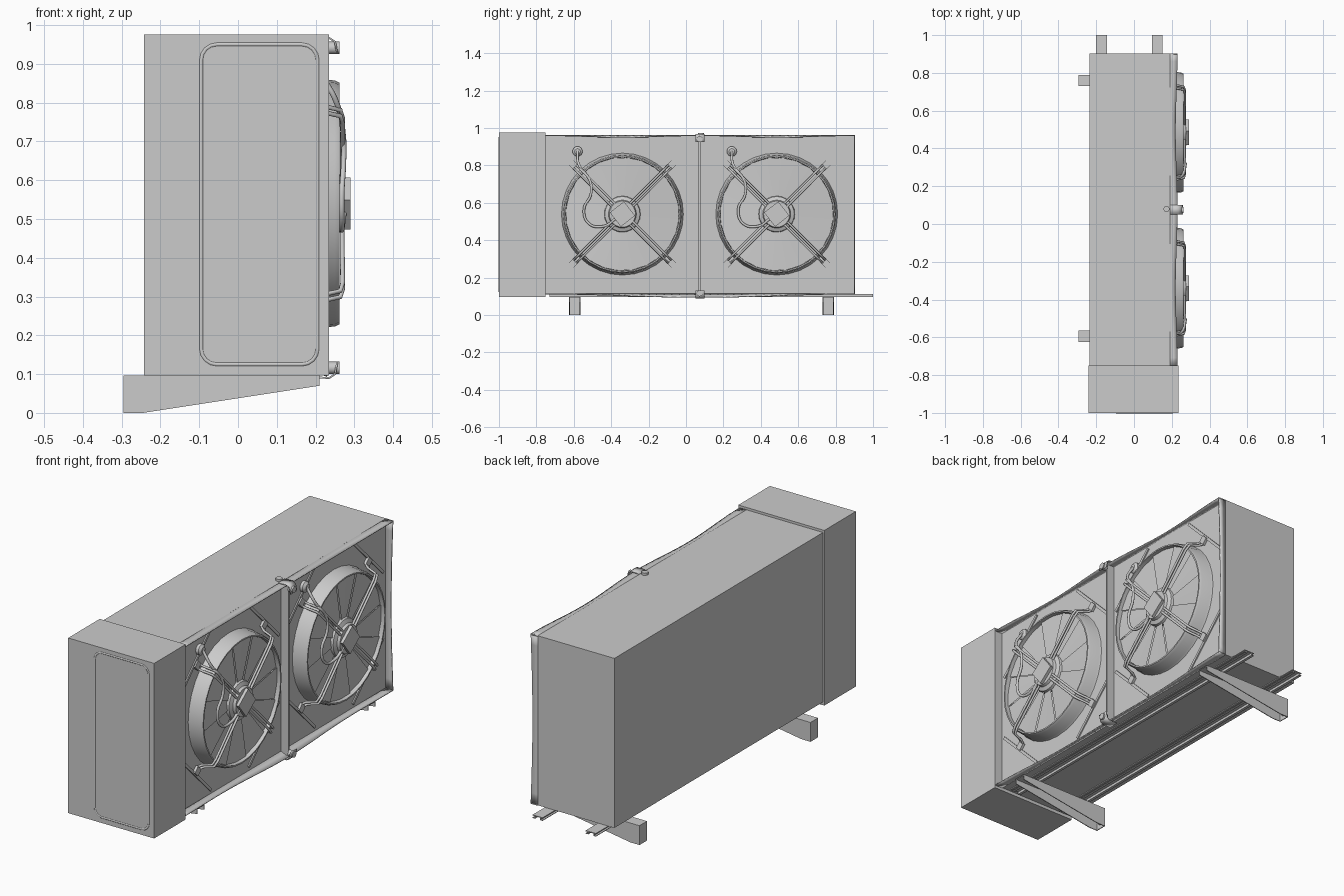
import bpy, math
from mathutils import Vector

if "Cube" in bpy.data.objects:
    bpy.data.objects.remove(bpy.data.objects["Cube"])


def mesh(name, verts, faces, smooth=False, thick=0.0):
    me = bpy.data.meshes.new(name)
    me.from_pydata(verts, [], faces)
    me.update()
    ob = bpy.data.objects.new(name, me)
    bpy.context.collection.objects.link(ob)
    bpy.context.view_layer.objects.active = ob
    for o in bpy.context.selected_objects:
        o.select_set(False)
    ob.select_set(True)
    bpy.ops.object.mode_set(mode='EDIT')
    bpy.ops.mesh.select_all(action='SELECT')
    bpy.ops.mesh.normals_make_consistent(inside=False)
    bpy.ops.object.mode_set(mode='OBJECT')
    if smooth:
        bpy.ops.object.shade_smooth_by_angle(angle=math.radians(35))
    if thick:
        m = ob.modifiers.new("thickness", 'SOLIDIFY')
        m.thickness = thick
        m.offset = 0
    return ob


def box(name, x0, x1, y0, y1, z0, z1, rot=0.0):
    # rot turns the box about its own x axis
    c = Vector(((x0 + x1) / 2, (y0 + y1) / 2, (z0 + z1) / 2))
    v = [(x - c.x, y - c.y, z - c.z) for x in (x0, x1) for y in (y0, y1) for z in (z0, z1)]
    ob = mesh(name, v, [(0, 1, 3, 2), (4, 6, 7, 5), (0, 4, 5, 1), (2, 3, 7, 6), (0, 2, 6, 4), (1, 5, 7, 3)])
    ob.location = c
    ob.rotation_euler.x = rot
    return ob


def lathe(name, profile, cy, cz, n=32):
    # profile of (x, radius) turned about an axis parallel to x
    v, f = [], []
    for i in range(n):
        a = 2 * math.pi * i / n
        v += [(x, cy + r * math.cos(a), cz + r * math.sin(a)) for x, r in profile]
    m = len(profile)
    for i in range(n):
        for j in range(m - 1):
            a, b = i * m + j, ((i + 1) % n) * m + j
            f.append((a, b, b + 1, a + 1))
    if profile[-1][1] < 0.2:
        f.append([i * m + m - 1 for i in range(n)])
    return mesh(name, v, f, smooth=True)


def tube(name, pts, r, cyclic=False, smooth_path=False):
    cu = bpy.data.curves.new(name, 'CURVE')
    cu.dimensions = '3D'
    cu.bevel_depth = r
    cu.bevel_resolution = 2
    cu.use_fill_caps = True
    s = cu.splines.new('BEZIER')
    s.bezier_points.add(len(pts) - 1)
    for p, co in zip(s.bezier_points, pts):
        p.co = co
        p.handle_left_type = p.handle_right_type = 'AUTO' if smooth_path else 'VECTOR'
    s.use_cyclic_u = cyclic
    s.resolution_u = 6 if smooth_path else 1
    ob = bpy.data.objects.new(name, cu)
    bpy.context.collection.objects.link(ob)
    return ob


def strip(name, inner, outer):
    n = len(inner)
    return mesh(name, inner + outer, [(i, i + 1, n + i + 1, n + i) for i in range(n - 1)], True, 0.005)


Y0, YM, Y1 = -0.75, 0.075, 0.903
ZB, ZT, PX, LX = 0.113, 0.963, 0.19, 0.23

# Housing and connection box
box("coil_housing", -0.235, PX, Y0, Y1, ZB, ZT)
box("end_box", -0.242, 0.235, -1.0, Y0, 0.097, 0.975)

# Raised rounded frame on the end box
pts = []
for cx, cz, a0 in ((0.165, 0.91, 0), (-0.055, 0.91, 90), (-0.055, 0.165, 180), (0.165, 0.165, 270)):
    for k in range(5):
        a = math.radians(a0 + k * 22.5)
        pts.append((cx + 0.04 * math.cos(a), -0.996, cz + 0.04 * math.sin(a)))
tube("end_panel_bead", pts, 0.006, cyclic=True)


# Slightly wavy sheet-metal lips around the fan panel
def scallop(y):
    t = (y - Y0) / (YM - Y0) if y < YM else (y - YM) / (Y1 - YM)
    return math.sin(math.pi * t) ** 2


ys = [Y0 + (Y1 - Y0) * i / 40 for i in range(41)]
strip("top_lip", [(PX, y, ZT - 0.002) for y in ys],
      [(LX - 0.01 * scallop(y), y, ZT - 0.003 - 0.009 * scallop(y)) for y in ys])
strip("bottom_lip", [(PX, y, ZB) for y in ys],
      [(LX - 0.01 * scallop(y), y, ZB - 0.018 * math.sin(math.pi * (y - Y0) / (Y1 - Y0)) ** 2) for y in ys])
zs = [ZB + (ZT - ZB) * i / 16 for i in range(17)]
strip("side_lip", [(PX, Y1 - 0.003, z) for z in zs],
      [(LX - 0.01 * math.sin(math.pi * (z - ZB) / (ZT - ZB)), Y1 - 0.003, z) for z in zs])
box("center_rib", PX, 0.232, YM - 0.007, YM + 0.003, ZB - 0.01, ZT - 0.004)

# Clips and bolts at both ends of the rib
for name, z, s in (("top", 0.965, -1), ("bottom", 0.092, 1)):
    prof = [(0.19, 0), (0.235, -0.002), (0.25, 0.008), (0.256, 0.04)]
    strip(name + "_clip", [(x, YM - 0.025, z + s * d) for x, d in prof],
          [(x, YM + 0.025, z + s * d) for x, d in prof])
    lathe(name + "_clip_bolt", [(0.235, 0.016), (0.262, 0.016)], YM - 0.002, z + s * 0.024, 12)
bolt = lathe("top_plug", [(-0.006, 0.016), (0.006, 0.016)], 0, 0, 12)
bolt.rotation_euler.y = -math.pi / 2
bolt.location = (0.172, 0.08, 0.968)

# Two identical fans
CZ = 0.54
for tag, cy in (("front", -0.34), ("rear", 0.485)):
    lathe(tag + "_fan_ring", [(PX, 0.326), (0.2, 0.322), (0.25, 0.317), (0.262, 0.311),
                              (0.262, 0.304), (0.225, 0.302)], cy, CZ, 32)
    # Twelve slightly pitched blades
    v, f = [], []
    for i in range(12):
        k = len(v)
        for j, x in ((0, 0.24), (1, 0.243), (2, 0.246)):
            a = math.radians((i + j / 2) * 30 + 10)
            for r in (0.07, 0.303):
                v.append((x, cy + r * math.cos(a), CZ + r * math.sin(a)))
        f += [(k, k + 1, k + 3, k + 2), (k + 2, k + 3, k + 5, k + 4)]
    mesh(tag + "_fan_blades", v, f)
    lathe(tag + "_fan_hub", [(0.23, 0.1), (0.254, 0.094), (0.262, 0.075), (0.275, 0.07)], cy, CZ, 24)
    box(tag + "_motor_box", 0.262, 0.29, cy - 0.048, cy + 0.048, CZ - 0.048, CZ + 0.048, math.radians(38))

    # Paired support rods bent over the ring, with feet, and corner ribs
    for q in range(4):
        a = math.radians(45 + 90 * q)
        d = Vector((0, math.cos(a), math.sin(a)))
        n = Vector((0, -d.z, d.y))
        c = Vector((0, cy, CZ))
        for s in (-0.011, 0.011):
            path = [(0.268, 0.05), (0.27, 0.3), (0.264, 0.33), (0.215, 0.345), (0.196, 0.36), (0.195, 0.38)]
            tube(tag + "_fan_rod", [c + d * r + n * s + Vector((x, 0, 0)) for x, r in path], 0.006)
        p = c + d * 0.375
        box(tag + "_rod_foot", PX, 0.203, p.y - 0.018, p.y + 0.018, p.z - 0.018, p.z + 0.018, a)
        oy = cy + (0.27 if d.y > 0 else -0.27)
        oz = CZ + (0.285 if d.z > 0 else -0.285)
        box(tag + "_corner_rib", PX - 0.002, 0.196, oy - 0.007, oy + 0.007, oz - 0.17, oz + 0.17, a)

    # Power cable and gland
    lathe(tag + "_cable_gland", [(PX, 0.027), (0.205, 0.027), (0.215, 0.015)], cy - 0.24, CZ + 0.335, 16)
    route = [(0.21, -0.24, 0.335), (0.25, -0.235, 0.27), (0.272, -0.17, 0.17), (0.272, -0.17, 0.1),
             (0.268, -0.205, 0.03), (0.268, -0.18, -0.05), (0.268, -0.1, -0.065), (0.274, -0.03, -0.02)]
    tube(tag + "_cable", [(x, cy + y, CZ + z) for x, y, z in route], 0.007, smooth_path=True)

# Channel rails under the housing
for x in (-0.172, 0.123):
    box("rail_web", x - 0.028, x + 0.028, -0.73, 1.0, 0.109, 0.113)
    for s in (-1, 1):
        box("rail_wall", x + s * 0.016 - 0.002, x + s * 0.016 + 0.002, -0.73, 1.0, 0.097, 0.111)
        box("rail_flange", x + s * 0.021 - 0.007, x + s * 0.021 + 0.007, -0.73, 1.0, 0.097, 0.1)

# Wedge-shaped support arms, open underneath
side = [(-0.295, 0), (-0.245, 0), (0.21, 0.07), (0.21, 0.097), (-0.295, 0.097)]
for y in (-0.595, 0.76):
    for s in (-1, 1):
        yy = [y + s * 0.03, y + s * 0.026]
        v = [(x, b, z) for b in yy for x, z in side]
        f = [tuple(range(5)), tuple(range(5, 10))] + [(i, (i + 1) % 5, 5 + (i + 1) % 5, 5 + i) for i in range(5)]
        mesh("arm_side", v, f)
    box("arm_top", -0.295, 0.21, y - 0.03, y + 0.03, 0.093, 0.097)
    box("arm_end", -0.295, -0.291, y - 0.03, y + 0.03, 0.0, 0.097)
    for z in (0.03, 0.07):
        lathe("arm_bolt", [(-0.292, 0.012), (-0.286, 0.012)], y, z, 12)
